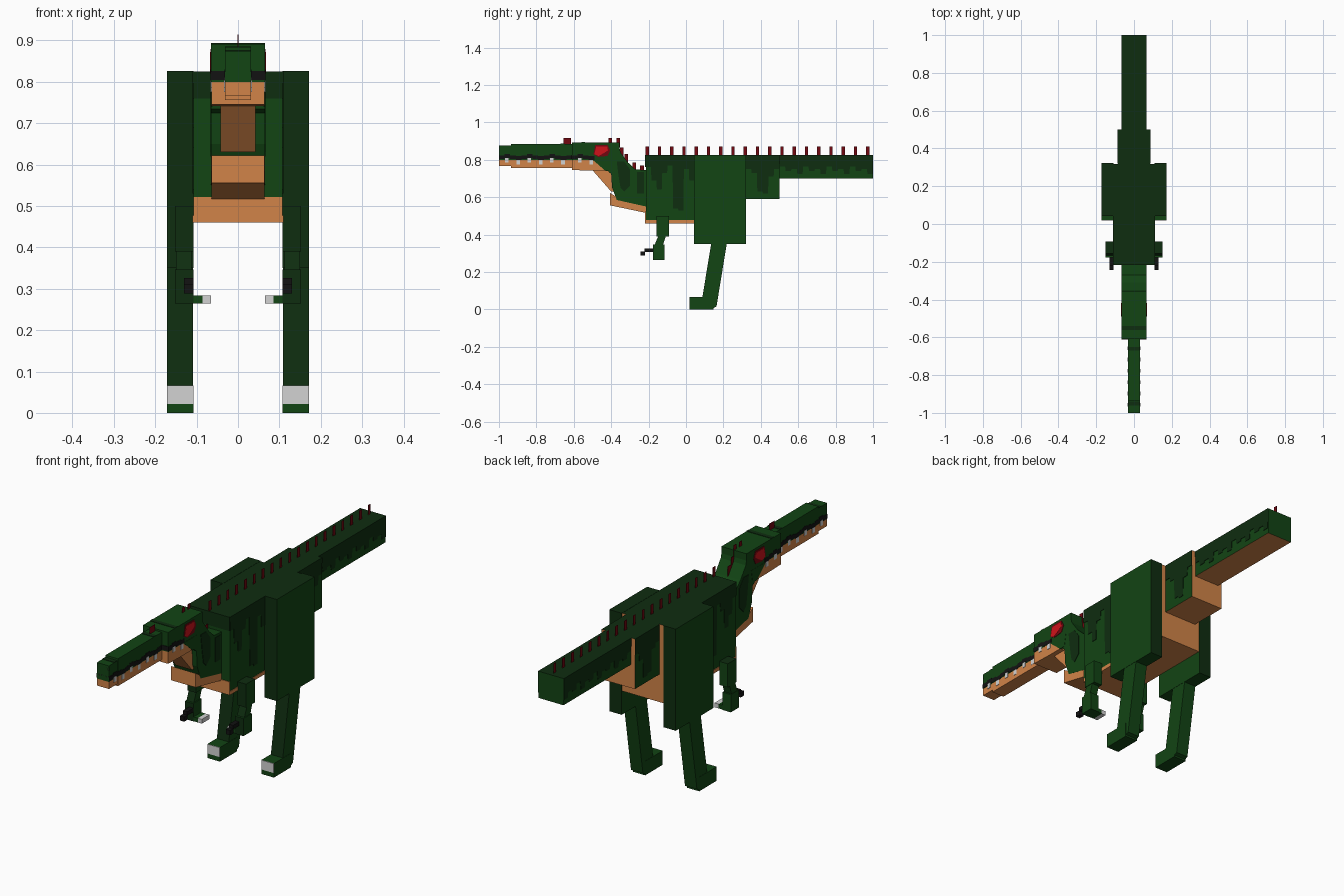
import bpy, bmesh

COLOURS = {
    "green": (0.006, 0.058, 0.007), "dark_green": (0.0045, 0.026, 0.005),
    "orange": (0.64, 0.23, 0.065), "dark_red": (0.17, 0.002, 0.005),
    "red": (0.62, 0.006, 0.01), "black": (0.006, 0.006, 0.006),
    "white": (0.65, 0.65, 0.65),
}
MATS = {}
for key, rgb in COLOURS.items():
    MATS[key] = bpy.data.materials.new(key)
    MATS[key].diffuse_color = (*rgb, 1)


def prism(name, polys, x0, x1, colour, rule=None, mirror=False):
    """Extrude side outlines (y, z) from x0 to x1; rule gives colour by face direction."""
    bm = bmesh.new()
    spans = [(x0, x1)] + ([(-x1, -x0)] if mirror else [])
    for a, b in spans:
        for pts in polys:
            va = [bm.verts.new((a, y, z)) for y, z in pts]
            vb = [bm.verts.new((b, y, z)) for y, z in pts]
            bm.faces.new(va)
            bm.faces.new(vb)
            for i in range(len(pts)):
                j = (i + 1) % len(pts)
                bm.faces.new((va[i], va[j], vb[j], vb[i]))
    bmesh.ops.recalc_face_normals(bm, faces=bm.faces)
    me = bpy.data.meshes.new(name)
    ob = bpy.data.objects.new(name, me)
    bpy.context.collection.objects.link(ob)
    names = [colour] + sorted(set((rule or {}).values()) - {colour})
    for n in names:
        me.materials.append(MATS[n])
    for f in bm.faces:
        f.normal_update()
        n = f.normal
        for side, c in (rule or {}).items():
            hit = {"top": n.z > 0.7, "bottom": n.z < -0.7,
                   "front": n.y < -0.7, "back": n.y > 0.7}[side]
            if hit:
                f.material_index = names.index(c)
    bm.to_mesh(me)
    bm.free()
    return ob


def rect(y0, y1, z0, z1):
    return [(y0, z0), (y1, z0), (y1, z1), (y0, z1)]


def box(name, x, y, z, colour, rule=None, mirror=False):
    return prism(name, [rect(*y, *z)], *x, colour, rule, mirror)


def drips(name, y0, y1, top, x, lows):
    """Thin dark side plate whose lower edge steps through the given heights."""
    step = (y1 - y0) / len(lows)
    pts = [(y1, top), (y0, top)]
    for i, low in enumerate(lows):
        a = y0 + i * step
        pts += [(a + 0.05 * step, low), (a + 0.95 * step, low)]
    prism(name, [pts], x - 0.002, x + 0.002, "dark_green", mirror=True)


# Torso and tail
box("torso", (-0.108, 0.108), (-0.215, 0.318), (0.46, 0.825), "green",
    {"top": "dark_green", "bottom": "orange", "back": "orange"})
box("tail_base", (-0.085, 0.085), (0.318, 0.5), (0.59, 0.825), "green",
    {"top": "dark_green", "bottom": "orange", "back": "orange"})
box("tail", (-0.065, 0.065), (0.5, 1.0), (0.70, 0.825), "green",
    {"top": "dark_green", "bottom": "orange"})
box("chest_top_patch", (-0.108, 0.108), (-0.218, -0.214), (0.76, 0.825), "dark_green")
box("belly_front", (-0.108, 0.108), (-0.218, -0.214), (0.46, 0.522), "orange")
box("belly_edge", (0.106, 0.110), (-0.215, 0.05), (0.46, 0.477), "orange", mirror=True)

# Dark camouflage drips along the flanks
drips("torso_drips", -0.215, 0.045, 0.825, 0.108,
      [0.76, 0.69, 0.64, 0.73, 0.77, 0.54, 0.53, 0.75, 0.69])
drips("tail_base_drips", 0.32, 0.5, 0.825, 0.085, [0.75, 0.73, 0.63, 0.62, 0.71, 0.75])
drips("tail_drips", 0.5, 1.0, 0.825, 0.065, [0.765, 0.74, 0.75, 0.725] * 4)

# Legs
box("thigh", (0.108, 0.172), (0.042, 0.322), (0.35, 0.826), "green",
    {"top": "dark_green", "front": "dark_green", "back": "dark_green"}, True)
prism("shin", [[(0.135, 0.352), (0.218, 0.352), (0.163, 0.015), (0.14, 0.005), (0.08, 0.02)]],
      0.109, 0.171, "green", {"front": "dark_green"}, True)
box("foot", (0.108, 0.172), (0.02, 0.148), (0, 0.066), "green", mirror=True)
box("toe_nail", (0.108, 0.172), (0.018, 0.021), (0.022, 0.066), "white", mirror=True)

# Arms and claws
box("upper_arm", (0.108, 0.152), (-0.157, -0.092), (0.39, 0.50), "green",
    {"front": "dark_green", "top": "dark_green"}, True)
prism("forearm", [[(-0.145, 0.40), (-0.105, 0.40), (-0.125, 0.34), (-0.17, 0.34)]],
      0.112, 0.15, "green", {"front": "dark_green"}, True)
box("hand", (0.108, 0.152), (-0.177, -0.115), (0.264, 0.347), "green",
    {"front": "dark_green"}, True)
prism("claws", [rect(-0.222, -0.175, 0.308, 0.326), rect(-0.244, -0.22, 0.288, 0.31)],
      0.108, 0.13, "black", mirror=True)
box("finger", (0.086, 0.11), (-0.175, -0.118), (0.264, 0.284), "green", mirror=True)
box("finger_nail", (0.065, 0.087), (-0.175, -0.118), (0.264, 0.284), "white", mirror=True)

# Neck, chest and throat
prism("neck", [[(-0.42, 0.80), (-0.415, 0.735), (-0.40, 0.725), (-0.395, 0.65), (-0.37, 0.585),
                (-0.214, 0.55), (-0.214, 0.745), (-0.27, 0.748), (-0.31, 0.785),
                (-0.35, 0.84), (-0.36, 0.88)]], -0.065, 0.065, "green")
prism("chest", [[(-0.405, 0.622), (-0.405, 0.556), (-0.214, 0.516), (-0.214, 0.57), (-0.37, 0.60)]],
      -0.0645, 0.0645, "orange")
prism("throat", [[(-0.505, 0.75), (-0.40, 0.63), (-0.36, 0.63), (-0.36, 0.75)]],
      -0.042, 0.042, "orange")
prism("neck_patches", [[(-0.37, 0.79), (-0.33, 0.79), (-0.30, 0.75), (-0.30, 0.66),
                        (-0.33, 0.63), (-0.35, 0.65), (-0.36, 0.71)],
                       rect(-0.262, -0.225, 0.62, 0.735)],
      0.063, 0.067, "dark_green", mirror=True)

# Head, snout and jaws
box("head", (-0.065, 0.065), (-0.61, -0.355), (0.80, 0.892), "green")
prism("jaw", [[(-0.61, 0.802), (-0.61, 0.745), (-0.50, 0.742), (-0.43, 0.742),
               (-0.42, 0.802)]], -0.0645, 0.0645, "orange")
prism("cheek", [[(-0.50, 0.80), (-0.47, 0.775), (-0.43, 0.74), (-0.40, 0.74), (-0.39, 0.80)]],
      0.062, 0.066, "green", mirror=True)
box("snout", (-0.032, 0.032), (-0.935, -0.60), (0.80, 0.884), "green")
box("snout_tip", (-0.031, 0.031), (-1.0, -0.93), (0.80, 0.875), "green")
box("lower_snout", (-0.032, 0.032), (-0.935, -0.60), (0.756, 0.80), "orange")
box("chin", (-0.031, 0.031), (-1.0, -0.93), (0.767, 0.80), "orange")
box("snout_top_stripe", (-0.032, 0.032), (-0.67, -0.65), (0.882, 0.886), "dark_green")
box("tip_top_stripe", (-0.031, 0.031), (-0.96, -0.94), (0.873, 0.877), "dark_green")
prism("head_top_stripes", [rect(-0.56, -0.54, 0.89, 0.894)], -0.065, 0.065, "dark_green")

# Wavy black lip line with teeth below it
WAVE = [0.0, 0.006, 0.0, -0.005]
for part, y0, y1, x in (("snout", -1.0, -0.61, 0.032), ("head", -0.61, -0.49, 0.065)):
    count = round((y1 - y0) / 0.03)
    step = (y1 - y0) / count
    lips, teeth = [], []
    for i in range(count):
        a, w = y0 + i * step, WAVE[i % 4]
        lips.append(rect(a, a + step, 0.803 + w, 0.824 + w))
        if i % 2:
            teeth.append(rect(a + 0.003, a + 0.022, 0.78 + w, 0.804 + w))
    prism(part + "_lip", lips, x - 0.003, x + 0.001, "black", mirror=True)
    prism(part + "_teeth", teeth, x - 0.003, x + 0.0015, "white", mirror=True)
box("front_lip", (-0.032, 0.032), (-1.0, -0.997), (0.805, 0.826), "black")
box("head_front_lip", (-0.065, 0.065), (-0.612, -0.609), (0.805, 0.826), "black")
box("front_tooth", (-0.012, 0.012), (-1.0, -0.996), (0.793, 0.806), "white")
box("front_tooth_tip", (-0.005, 0.005), (-1.0, -0.996), (0.783, 0.793), "white")
box("nostril", (0.012, 0.032), (-1.0, -0.996), (0.852, 0.868), "black", mirror=True)

# Eyes
prism("eye_rim", [[(-0.495, 0.83), (-0.47, 0.815), (-0.42, 0.82), (-0.405, 0.85),
                   (-0.42, 0.88), (-0.485, 0.88)]], 0.063, 0.067, "dark_red", mirror=True)
prism("eye", [[(-0.49, 0.83), (-0.468, 0.82), (-0.44, 0.835), (-0.418, 0.85),
               (-0.42, 0.872), (-0.48, 0.872)]], 0.064, 0.068, "red", mirror=True)

# Row of paper-thin red spines
spines = [rect(-0.216 + i * 0.0655, -0.198 + i * 0.0655, 0.82, 0.87) for i in range(19)]
spines.append(rect(-0.655, -0.615, 0.88, 0.915))
for y, z in ((-0.405, 0.915), (-0.362, 0.915), (-0.343, 0.865), (-0.32, 0.832),
             (-0.277, 0.785), (-0.235, 0.768)):
    spines.append(rect(y - 0.01, y + 0.01, z - 0.05, z))
prism("back_spines", spines, -0.001, 0.001, "dark_red")
